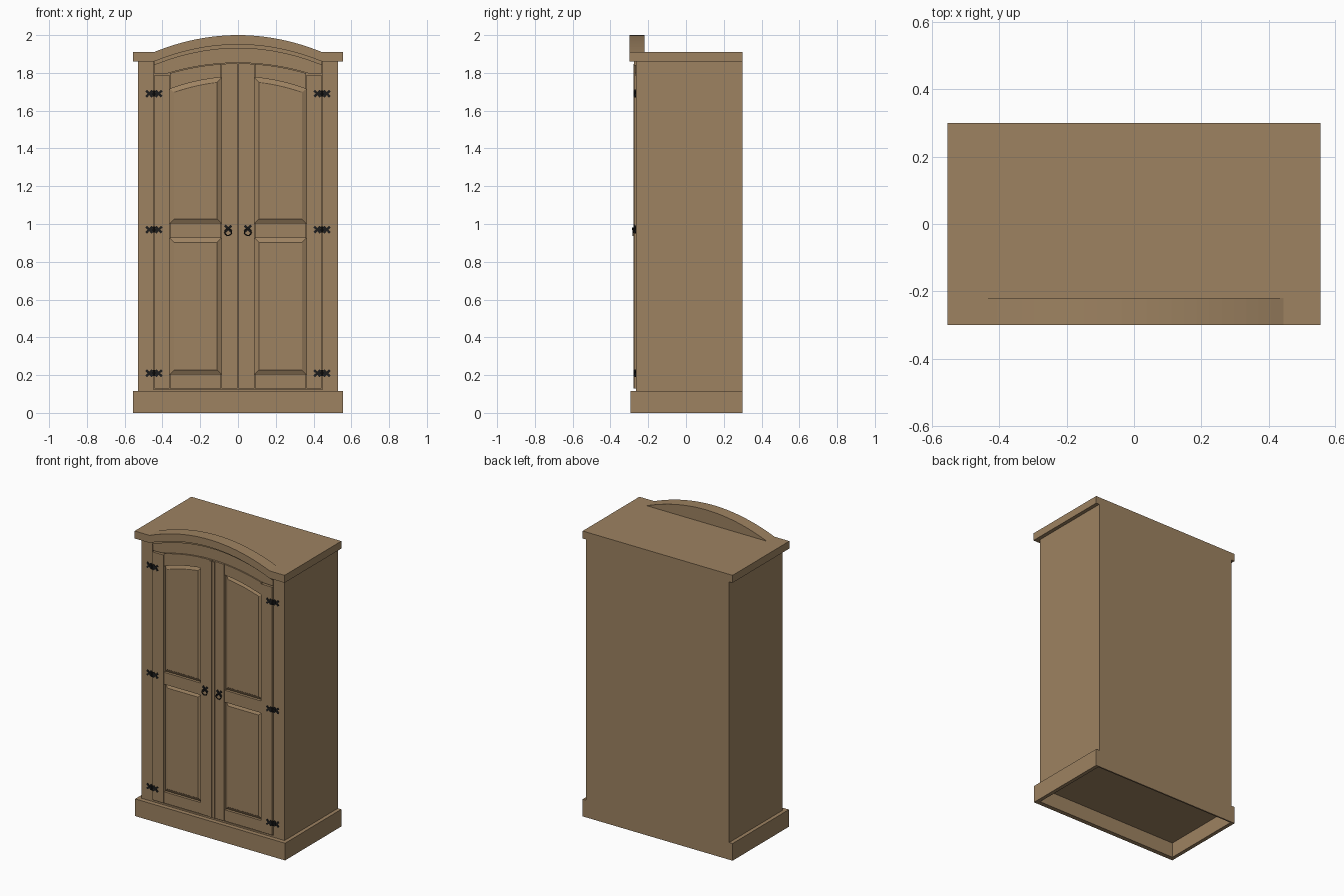
import bpy, bmesh, math

if "Cube" in bpy.data.objects:
    bpy.data.objects.remove(bpy.data.objects["Cube"])


def material(name, rgb):
    m = bpy.data.materials.new(name)
    m.diffuse_color = (*rgb, 1)
    m.use_nodes = True
    m.node_tree.nodes["Principled BSDF"].inputs["Base Color"].default_value = m.diffuse_color
    return m


WOOD = material("waxed_pine", (0.34, 0.225, 0.12))
IRON = material("black_iron", (0.012, 0.012, 0.012))


def finish(name, bm, mat, mirror=False):
    bmesh.ops.recalc_face_normals(bm, faces=bm.faces)
    me = bpy.data.meshes.new(name)
    bm.to_mesh(me)
    bm.free()
    ob = bpy.data.objects.new(name, me)
    bpy.context.collection.objects.link(ob)
    me.materials.append(mat)
    if mirror:
        ob.modifiers.new("Mirror", 'MIRROR').use_mirror_merge = False
    return ob


def prism(name, pts, y0, y1, mat=WOOD, mirror=False):
    """Extrude an (x, z) outline from y0 (front) to y1 (back)."""
    bm = bmesh.new()
    face = bm.faces.new([bm.verts.new((x, y0, z)) for x, z in pts])
    ext = bmesh.ops.extrude_face_region(bm, geom=[face], use_keep_orig=True)
    for v in ext["geom"]:
        if isinstance(v, bmesh.types.BMVert):
            v.co.y = y1
    return finish(name, bm, mat, mirror)


def rect(x0, x1, z0, z1):
    return [(x0, z0), (x1, z0), (x1, z1), (x0, z1)]


def box(name, x0, x1, y0, y1, z0, z1, mirror=False):
    return prism(name, rect(x0, x1, z0, z1), y0, y1, WOOD, mirror)


def curve(x0, x1, f, n=24):
    xs = [x0 + (x1 - x0) * i / n for i in range(n + 1)]
    return [(x, f(x)) for x in xs]


def band(x0, x1, low, high, n=24):
    return curve(x0, x1, low, n) + curve(x1, x0, high, n)


# Arched lines shared by cornice, frieze and doors
def arch(peak, k):
    return lambda x: peak - k * x * x


crown_top, crown_low, bead_low = arch(2.0, .4545), arch(1.95, .4545), arch(1.93, .4545)
panel_top = arch(1.78, .5)


def door_top(x):
    return max(1.85 - .40 * x * x, 1.793)


# Carcass, open underneath behind the plinth
box("cabinet_body", -.53, .53, -.24, .29, .10, 1.86)
box("back_panel", -.53, .53, .29, .30, 0, 1.86)
box("plinth_front", -.555, .555, -.295, -.265, 0, .115)
box("plinth_side", .53, .555, -.265, .30, 0, .115, True)
box("front_sill", -.53, .53, -.265, -.24, .10, .125)
box("front_stile", .447, .53, -.265, -.24, .125, 1.86, True)

# Top board and arched cornice
box("top_board", -.555, .555, -.22, .30, 1.86, 1.91)
crown = ([(-.555, 1.86)] + curve(-.445, .445, crown_low) + [(.555, 1.86), (.555, 1.91)]
         + curve(.445, -.445, crown_top) + [(-.555, 1.91)])
prism("arched_cornice", crown, -.30, -.22)
prism("cornice_bead", band(-.445, .445, bead_low, crown_low), -.275, -.22)
prism("arched_frieze", band(-.445, .445, lambda x: door_top(x) + .003, bead_low), -.265, -.22)

# Door frames (right door, mirrored)
F, B = -.272, -.24
box("door_hinge_stile", .362, .443, F, B, .13, 1.79, True)
prism("door_meeting_stile", band(.002, .087, lambda x: .13, door_top, 4), F, B, WOOD, True)
box("door_bottom_rail", .09, .359, F + .003, B, .13, .205, True)
box("door_middle_rail", .09, .359, F + .003, B, .925, 1.005, True)
prism("door_top_rail", band(.09, .359, panel_top, door_top, 10), F + .003, B, WOOD, True)
box("door_meeting_bead", .002, .02, -.277, F, .13, 1.846, True)


# Raised and fielded door panels
def raised_panel(name, pts):
    bm = bmesh.new()
    face = bm.faces.new([bm.verts.new((x, -.25, z)) for x, z in pts])
    for t, d in ((.008, 0), (.022, .012), (.002, .002)):
        bmesh.ops.inset_individual(bm, faces=[face], thickness=t, depth=d, use_even_offset=True)
    me_front = finish(name, bm, WOOD, True)
    return me_front


raised_panel("lower_door_panel", rect(.087, .362, .203, .927))
raised_panel("upper_door_panel",
             [(.087, 1.003), (.362, 1.003)] + curve(.362, .087, panel_top, 10))


# Iron hardware
def star(cx, cz, r, w):
    """Four-bladed cross outline with blunt flared ends."""
    pts = []
    for i in range(4):
        a = math.pi / 4 + i * math.pi / 2
        for rad, da in ((r, -.28), (r, .28), (w, math.pi / 4)):
            pts.append((cx + rad * math.cos(a + da), cz + rad * math.sin(a + da)))
    return pts


def cylinder(name, loc, r, depth, rot=(0, 0, 0)):
    bpy.ops.mesh.primitive_cylinder_add(vertices=12, radius=r, depth=depth,
                                        location=loc, rotation=rot)
    ob = bpy.context.object
    ob.name = name
    ob.data.materials.append(IRON)
    bpy.ops.object.shade_smooth_by_angle()


for s in (-1, 1):
    for z in (.21, .97, 1.69):
        prism("hinge_frame_leaf", star(s * .47, z, .024, .008), -.270, -.262, IRON)
        prism("hinge_door_leaf", star(s * .42, z, .024, .008), -.276, -.268, IRON)
        prism("hinge_strap", rect(s * .445 - .02, s * .445 + .02, z - .006, z + .006),
              -.275, -.262, IRON)
        cylinder("hinge_knuckle", (s * .445, -.272, z), .006, .032)
    prism("handle_plate", star(s * .052, .975, .025, .009), -.277, -.27, IRON)
    cylinder("handle_boss", (s * .052, -.279, .975), .006, .012, (math.pi / 2, 0, 0))
    bpy.ops.mesh.primitive_torus_add(major_radius=.018, minor_radius=.003, major_segments=24,
                                     minor_segments=8, location=(s * .052, -.281, .957),
                                     rotation=(math.pi / 2, 0, 0))
    ring = bpy.context.object
    ring.name = "handle_ring"
    ring.data.materials.append(IRON)
    bpy.ops.object.shade_smooth_by_angle()
